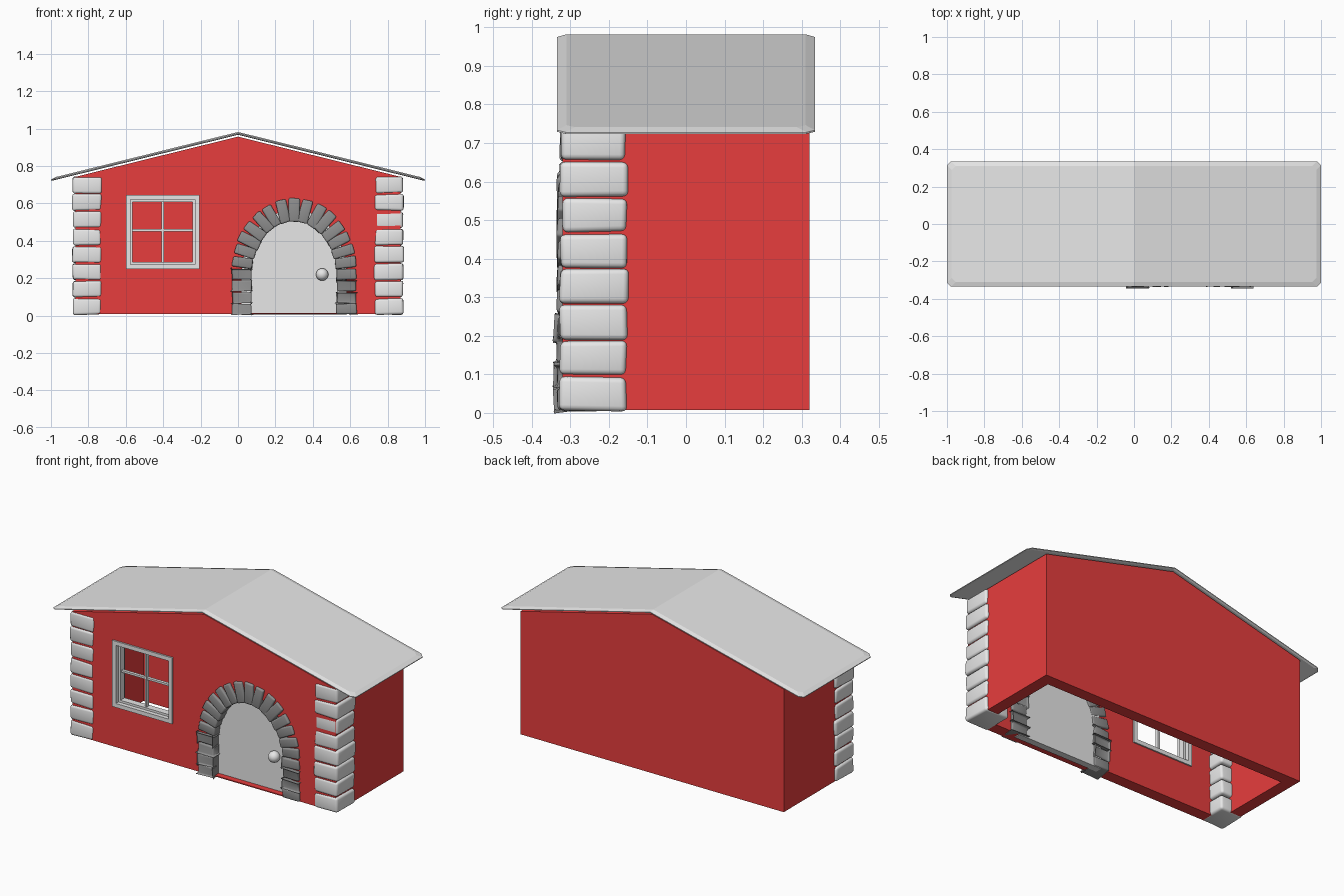
import bpy, bmesh, math, random
from mathutils import Matrix, Vector

if "Cube" in bpy.data.objects:
    bpy.data.objects.remove(bpy.data.objects["Cube"])

random.seed(4)


def material(name, r, g, b):
    m = bpy.data.materials.new(name)
    m.diffuse_color = (r, g, b, 1)
    m.use_nodes = True
    m.node_tree.nodes["Principled BSDF"].inputs["Base Color"].default_value = m.diffuse_color
    return m


RED = material("red_wall", 0.9, 0.053, 0.053)
LIGHT = material("light_grey", 0.8, 0.8, 0.8)
DARK = material("dark_grey_stone", 0.27, 0.27, 0.27)


def finish(name, bm, mat, smooth=None):
    bmesh.ops.recalc_face_normals(bm, faces=bm.faces[:])
    me = bpy.data.meshes.new(name)
    bm.to_mesh(me)
    bm.free()
    ob = bpy.data.objects.new(name, me)
    bpy.context.collection.objects.link(ob)
    me.materials.append(mat)
    bpy.ops.object.select_all(action='DESELECT')
    ob.select_set(True)
    bpy.context.view_layer.objects.active = ob
    if smooth:
        bpy.ops.object.shade_smooth_by_angle(angle=math.radians(smooth))
    return ob


def box(bm, x0, x1, y0, y1, z0, z1):
    m = Matrix.Translation(((x0 + x1) / 2, (y0 + y1) / 2, (z0 + z1) / 2))
    bmesh.ops.create_cube(bm, size=1, matrix=m @ Matrix.Diagonal((x1 - x0, y1 - y0, z1 - z0, 1)))


def prism(bm, outline, y0, y1):
    # extrude an (x, z) outline along y
    a = [bm.verts.new((x, y0, z)) for x, z in outline]
    b = [bm.verts.new((x, y1, z)) for x, z in outline]
    bm.faces.new(a)
    bm.faces.new(b)
    n = len(a)
    return [bm.faces.new((a[i], a[(i + 1) % n], b[(i + 1) % n], b[i])) for i in range(n)]


def stone(bm, matrix, size, jitter, bevel):
    # a slightly irregular block with rounded edges
    vs = bmesh.ops.create_cube(bm, size=1)["verts"]
    for v in vs:
        v.co = Vector([c * s + random.uniform(-jitter, jitter) for c, s in zip(v.co, size)])
        v.co = matrix @ v.co
    edges = list({e for v in vs for e in v.link_edges})
    bmesh.ops.bevel(bm, geom=edges, offset=bevel, segments=3, profile=0.5, affect='EDGES')


# arch centre line: straight sides, then a half ellipse
CX, A, SPRING, B = 0.30, 0.28, 0.22, 0.345
arc = [(CX + A * math.sin(t), SPRING + B * math.cos(t))
       for t in [math.pi / 2 * i / 60 for i in range(61)]]
arc += [(CX + A, SPRING - 0.005 * i) for i in range(1, 44)]


def arch_outline(bottom):
    right = arc[:61:4] + [(CX + A, bottom)]
    return right + [(2 * CX - x, z) for x, z in reversed(right[1:])]


# house shell: gabled box, open below, with wall thickness
bm = bmesh.new()
sides = prism(bm, [(-0.87, 0.008), (0.87, 0.008), (0.87, 0.742), (0, 0.957), (-0.87, 0.742)],
              -0.32, 0.32)
bmesh.ops.delete(bm, geom=[sides[0]], context='FACES_ONLY')
walls = finish("house_walls", bm, RED)
sol = walls.modifiers.new("thickness", 'SOLIDIFY')
sol.thickness, sol.offset, sol.use_even_offset = 0.07, -1, True
bpy.ops.object.modifier_apply(modifier="thickness")


def cut(bm):
    cutter = finish("cutter", bm, RED)
    cutter.hide_render = True
    bpy.context.view_layer.objects.active = walls
    mod = walls.modifiers.new("cut", 'BOOLEAN')
    mod.operation, mod.solver, mod.object = 'DIFFERENCE', 'EXACT', cutter
    bpy.ops.object.modifier_apply(modifier="cut")
    bpy.data.objects.remove(cutter)


# window and door openings
bm = bmesh.new()
box(bm, -0.58, -0.225, -0.4, -0.2, 0.27, 0.625)
cut(bm)
bm = bmesh.new()
prism(bm, arch_outline(0.014), -0.4, -0.2)
cut(bm)

# roof: thin bent slab with clipped corners and sloping rim
bm = bmesh.new()
rings = []
for inset, lift in ((0.012, 0), (0, 0.004), (0, 0.008), (0.025, 0.015)):
    X, Y, c = 1 - inset, 0.335 - inset, 0.022
    half = [(0, -Y), (X - c, -Y), (X, -Y + c), (X, Y - c), (X - c, Y), (0, Y)]
    pts = half + [(-x, y) for x, y in reversed(half[1:-1])]
    rings.append([bm.verts.new((x, y, 0.967 - 0.247 * abs(x) + lift)) for x, y in pts])
for lo, hi in zip(rings, rings[1:]):
    for i in range(10):
        j = (i + 1) % 10
        bm.faces.new((lo[i], lo[j], hi[j], hi[i]))
for r in (rings[0], rings[-1]):
    bm.faces.new(r[:6])
    bm.faces.new(r[5:] + r[:1])
finish("roof", bm, LIGHT)

# corner columns of stacked stones
for name, s in (("left_corner_stones", -1), ("right_corner_stones", 1)):
    bm = bmesh.new()
    for i in range(8):
        z = 0.049 + i * 0.0928
        w = 0.152 + random.uniform(-0.004, 0.008)
        m = Matrix.Translation((s * 0.807, -0.241 + random.uniform(-0.002, 0.003), z))
        stone(bm, m, (w, w + 0.018, 0.088), 0.003, 0.014)
    finish(name, bm, LIGHT, 50)

# arch stones spaced evenly along the centre line from the keystone down
dist = [0]
for p, q in zip(arc, arc[1:]):
    dist.append(dist[-1] + math.dist(p, q))
step = (dist[60] + SPRING - 0.036) / 11
bm = bmesh.new()
for k in range(12):
    i = min(range(len(arc)), key=lambda n: abs(dist[n] - k * step))
    x, z = arc[i]
    t = math.pi / 2 * min(i, 60) / 60
    turn = math.atan2(math.sin(t) / A, math.cos(t) / B)
    length = 0.103 + 0.022 * math.cos(t)
    for s in ((1, -1) if k else (1,)):
        m = Matrix.Translation((CX + s * (x - CX), -0.287, z)) @ Matrix.Rotation(s * turn, 4, 'Y')
        stone(bm, m, (step * 0.92, 0.094, length + random.uniform(-0.004, 0.006)), 0.003, 0.009)
finish("door_arch_stones", bm, DARK, 50)

# door panel and knob
bm = bmesh.new()
prism(bm, arch_outline(0.004), -0.285, -0.245)
finish("door", bm, LIGHT)
bm = bmesh.new()
bmesh.ops.create_uvsphere(bm, u_segments=24, v_segments=14, radius=0.033,
                          matrix=Matrix.Translation((0.45, -0.302, 0.22)))
finish("door_knob", bm, LIGHT, 60)


# window: outer frame, thinner inner frame and crossing bars
def frame(bm, x0, x1, z0, z1, w, y0, y1):
    box(bm, x0, x0 + w, y0, y1, z0, z1)
    box(bm, x1 - w, x1, y0, y1, z0, z1)
    box(bm, x0 + w, x1 - w, y0, y1, z0, z0 + w)
    box(bm, x0 + w, x1 - w, y0, y1, z1 - w, z1)


bm = bmesh.new()
frame(bm, -0.6, -0.205, 0.25, 0.645, 0.024, -0.33, -0.243)
frame(bm, -0.576, -0.229, 0.274, 0.621, 0.013, -0.305, -0.265)
finish("window_frame", bm, LIGHT)
bm = bmesh.new()
box(bm, -0.4085, -0.3965, -0.295, -0.275, 0.287, 0.608)
box(bm, -0.563, -0.242, -0.294, -0.276, 0.45, 0.462)
finish("window_bars", bm, LIGHT)
